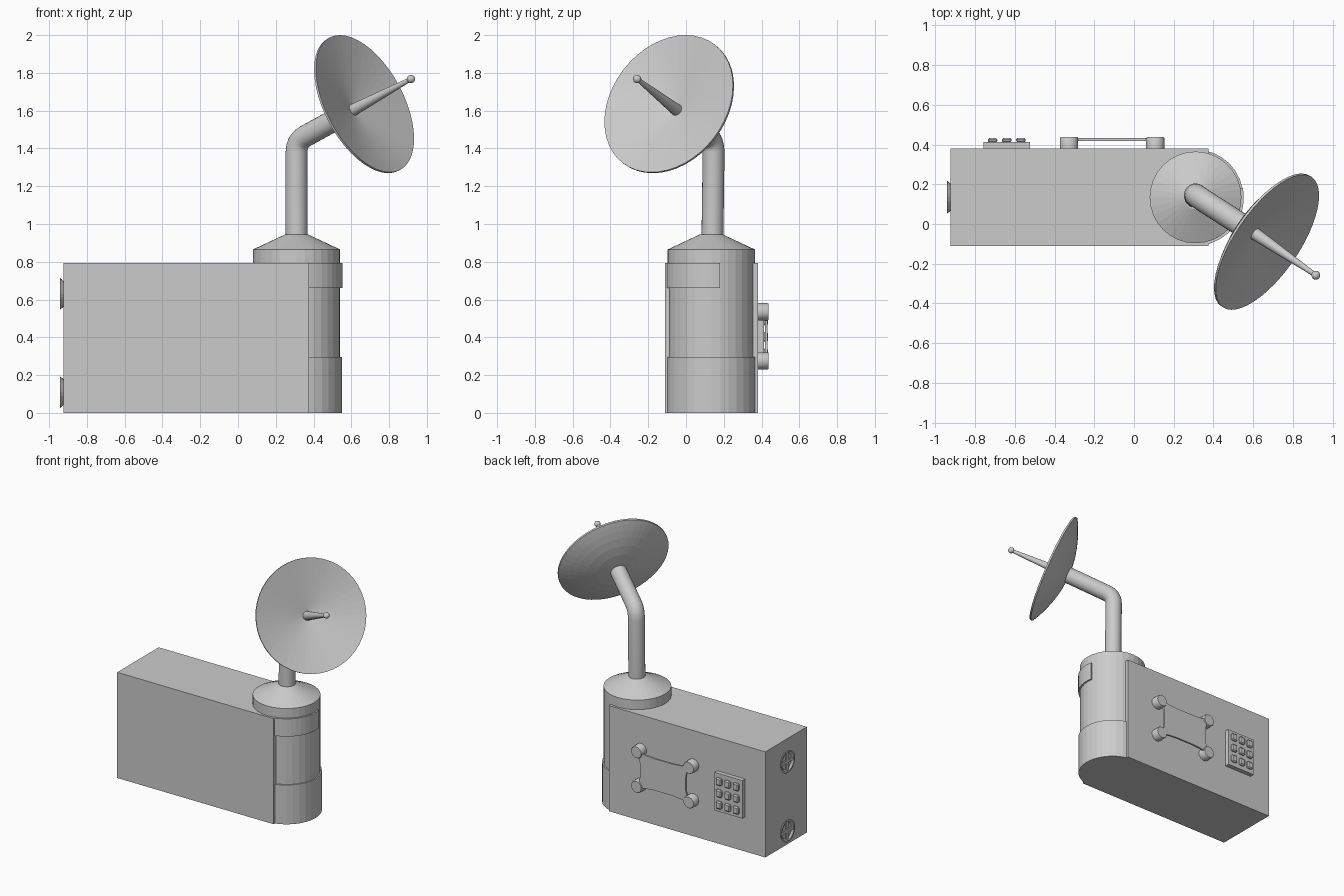
import bpy, bmesh, math
from mathutils import Vector, Matrix

if "Cube" in bpy.data.objects:
    bpy.data.objects.remove(bpy.data.objects["Cube"])


def finish(name, bm, smooth=None):
    bmesh.ops.recalc_face_normals(bm, faces=bm.faces)
    me = bpy.data.meshes.new(name)
    bm.to_mesh(me)
    bm.free()
    ob = bpy.data.objects.new(name, me)
    bpy.context.collection.objects.link(ob)
    if smooth:
        bpy.ops.object.select_all(action='DESELECT')
        ob.select_set(True)
        bpy.context.view_layer.objects.active = ob
        bpy.ops.object.shade_smooth_by_angle(angle=math.radians(smooth))
    return ob


def frame(origin, axis):
    return Matrix.Translation(origin) @ Vector(axis).to_track_quat('Z', 'Y').to_matrix().to_4x4()


def lathe(name, profile, origin, axis=(0, 0, 1), n=32, smooth=None):
    """Revolve (radius, height) points about an axis."""
    bm = bmesh.new()
    verts = [bm.verts.new((r, 0, h)) for r, h in profile]
    edges = [bm.edges.new(p) for p in zip(verts, verts[1:])]
    bmesh.ops.spin(bm, geom=verts + edges, cent=(0, 0, 0), axis=(0, 0, 1),
                   angle=math.tau, steps=n, use_merge=True)
    bmesh.ops.remove_doubles(bm, verts=bm.verts, dist=1e-5)
    bm.transform(frame(origin, axis))
    return finish(name, bm, smooth)


def prism(name, outline, depth, bevel=0):
    """Extrude a planar outline of 3D points by a depth vector."""
    bm = bmesh.new()
    face = bm.faces.new([bm.verts.new(p) for p in outline])
    ext = bmesh.ops.extrude_face_region(bm, geom=[face])
    bmesh.ops.translate(bm, vec=depth, verts=[v for v in ext['geom'] if isinstance(v, bmesh.types.BMVert)])
    ob = finish(name, bm)
    if bevel:
        m = ob.modifiers.new("bevel", 'BEVEL')
        m.width, m.segments = bevel, 1
    return ob


def box(name, lo, hi, bevel=0):
    (x0, y0, z0), (x1, y1, z1) = lo, hi
    return prism(name, [(x0, y0, z0), (x1, y0, z0), (x1, y1, z0), (x0, y1, z0)], (0, 0, z1 - z0), bevel)


CX, CY = 0.31, 0.134

# Main case and rounded end column
box("case", (-0.925, -0.112, 0), (0.375, 0.38, 0.793))
lathe("end_column", [(0, 0), (0.231, 0), (0.231, 0.8), (0, 0.8)], (CX, CY, 0))
lathe("lower_band", [(0, 0), (0.241, 0), (0.241, 0.295), (0, 0.295)], (CX, CY, 0))

# Upper band wraps only the front part of the column
arc = [math.radians(-90 + 101 * i / 12) for i in range(13)]
prism("upper_band",
      [(CX + 0.243 * math.cos(a), CY + 0.243 * math.sin(a), 0.66) for a in arc]
      + [(CX + 0.22 * math.cos(a), CY + 0.22 * math.sin(a), 0.66) for a in reversed(arc)],
      (0, 0, 0.133))

# Conical cap
lathe("column_cap", [(0, 0.785), (0.231, 0.785), (0.231, 0.865), (0.06, 0.945), (0, 0.945)], (CX, CY, 0))

# Bent mast leading to the back of the dish
aim = Vector((0.756, -0.516, 0.405)).normalized()
rim = Vector((0.672, -0.092, 1.637))
elbow = Vector((CX, CY + 0.012, 1.44))
start, end = elbow - Vector((0, 0, 0.06)), elbow + aim * 0.06
path = [Vector((CX, CY + 0.006, 0.93))]
for i in range(5):
    t = i / 4
    path.append(start * (1 - t) ** 2 + elbow * 2 * t * (1 - t) + end * t * t)
path.append(rim - aim * 0.105)
bm = bmesh.new()
side = Vector((0, 0, 1)).cross(aim).normalized()
rings = []
for i, p in enumerate(path):
    tan = (path[min(i + 1, len(path) - 1)] - path[max(i - 1, 0)]).normalized()
    if i == 1:
        tan = Vector((0, 0, 1))
    elif i == len(path) - 2:
        tan = aim
    up = tan.cross(side)
    rings.append([bm.verts.new(p + 0.058 * (side * math.cos(a) + up * math.sin(a)))
                  for a in (math.tau * k / 24 for k in range(24))])
for a, b in zip(rings, rings[1:]):
    for k in range(24):
        bm.faces.new((a[k], a[k - 1], b[k - 1], b[k]))
bm.faces.new(rings[0])
bm.faces.new(rings[-1])
finish("mast", bm, 30)

# Dish: rounded back, conical front
R, DEPTH = 0.397, 0.11
back = [(R * math.sin(t * math.pi / 16) / math.sin(math.pi / 2),
         -0.012 - DEPTH * (1 - math.sin(t * math.pi / 16) ** 2)) for t in range(9)]
lathe("dish", back + [(R, 0), (0, -0.088)], rim, aim, 48)

# Feed horn with ball tip
lathe("feed_horn", [(0, -0.10), (0.033, -0.10), (0.011, 0.32), (0, 0.32)], rim, aim, 20, 40)
ball = [(0.022 * math.sin(math.pi * i / 10), -0.022 * math.cos(math.pi * i / 10)) for i in range(11)]
ball[0], ball[-1] = (0, -0.022), (0, 0.022)
lathe("feed_ball", ball, rim + aim * 0.323, aim, 16, 40)

# Keypad on the back
box("keypad_plate", (-0.757, 0.37, 0.26), (-0.525, 0.413, 0.545))
for i in range(3):
    for j in range(3):
        x, z = -0.712 + 0.071 * i, 0.315 + 0.0875 * j
        box("key", (x - 0.024, 0.41, z - 0.028), (x + 0.024, 0.434, z + 0.028), 0.008)

# Back panel held by four round posts
px, pz = -0.11, 0.405
for sx in (-1, 1):
    for sz in (-1, 1):
        lathe("panel_post", [(0, 0), (0.046, 0), (0.046, 0.053), (0.042, 0.06), (0, 0.06)],
              (px + sx * 0.217, 0.378, pz + sz * 0.13), (0, 1, 0), 20, 30)
corners = [(-1, -1), (1, -1), (1, 1), (-1, 1)]
outline = []
for (ax, az), (bx, bz) in zip(corners, corners[1:] + corners[:1]):
    for i in range(6):
        t = i / 6
        dip = 1 - 0.12 * min(1, 4 * t, 4 * (1 - t))
        u, w = ax + (bx - ax) * t, az + (bz - az) * t
        outline.append((px + 0.215 * u * (dip if ax == bx else 1), 0.418,
                        pz + 0.135 * w * (dip if az == bz else 1)))
prism("back_panel", outline, (0, 0.014, 0))

# Two flared round sockets with cross bars on the left end
for z in (0.63, 0.11):
    lathe("socket_ring", [(0, 0), (0.066, 0), (0.084, 0.02), (0.072, 0.02), (0.058, 0.008), (0, 0.008)],
          (-0.922, 0.135, z), (-1, 0, 0), 24)
    box("socket_bar", (-0.939, 0.068, z - 0.011), (-0.922, 0.202, z + 0.011))
    box("socket_bar", (-0.938, 0.124, z - 0.067), (-0.922, 0.146, z + 0.067))
